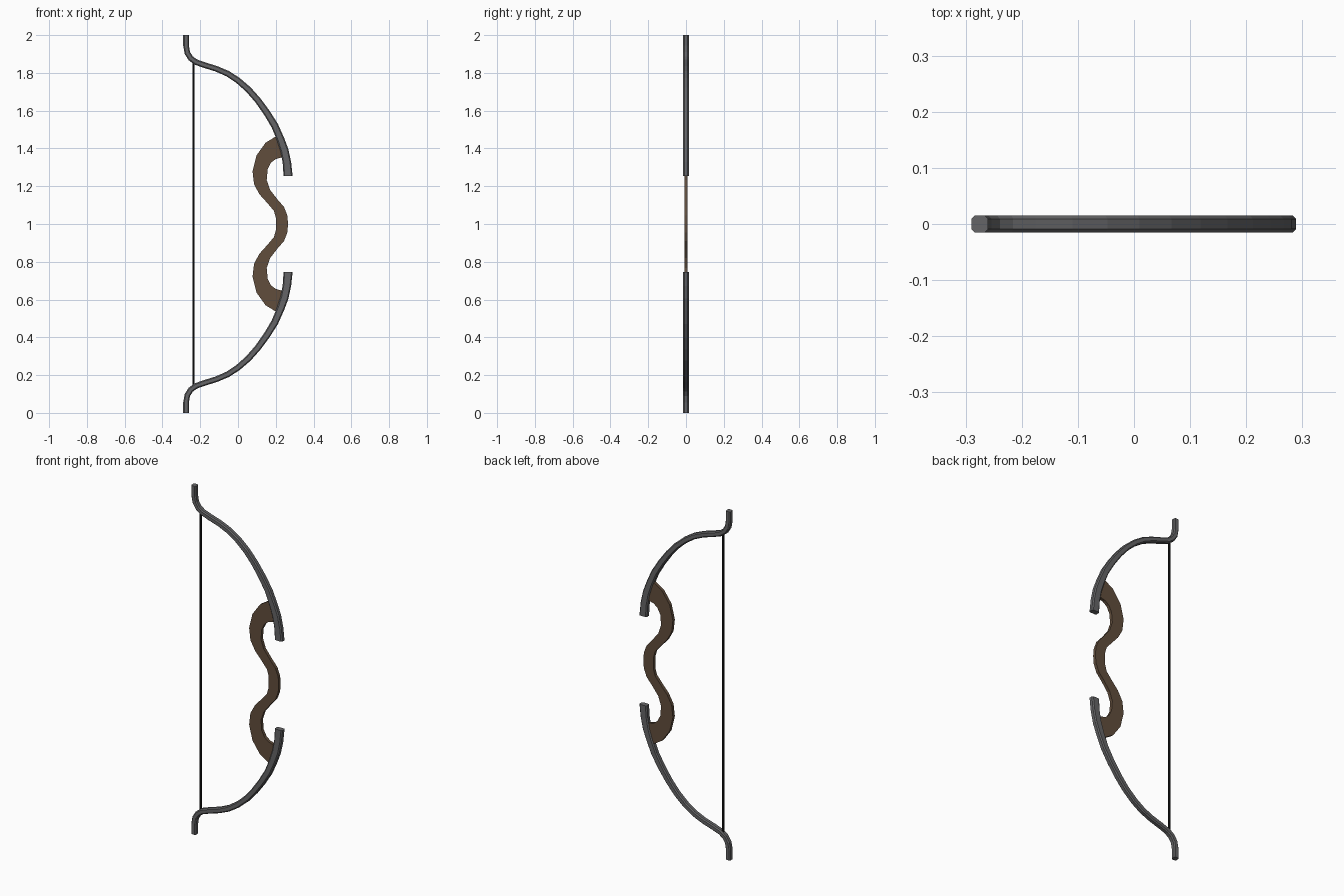
import bpy, bmesh, math
from mathutils import Vector

if "Cube" in bpy.data.objects:
    bpy.data.objects.remove(bpy.data.objects["Cube"])

MID = 1.0  # bow is symmetric about this height


def material(name, color):
    m = bpy.data.materials.new(name)
    m.diffuse_color = (*color, 1)
    m.use_nodes = True
    m.node_tree.nodes["Principled BSDF"].inputs["Base Color"].default_value = m.diffuse_color
    return m


def finish(name, bm, mat, mirror=False):
    bmesh.ops.recalc_face_normals(bm, faces=bm.faces)
    mesh = bpy.data.meshes.new(name)
    bm.to_mesh(mesh)
    bm.free()
    mesh.materials.append(mat)
    ob = bpy.data.objects.new(name, mesh)
    ob.location.z = MID
    bpy.context.collection.objects.link(ob)
    if mirror:
        mod = ob.modifiers.new("mirror", 'MIRROR')
        mod.use_axis = (False, False, True)
    return ob


def loft(bm, path, section):
    """Sweep section(width) -> [(side, y)] along an (x, z, width) path."""
    pts = [Vector((x, 0, z - MID)) for x, z, w in path]
    rings = []
    for i, p in enumerate(pts):
        t = (pts[min(i + 1, len(pts) - 1)] - pts[max(i - 1, 0)]).normalized()
        if i in (0, len(pts) - 1):
            t = Vector((0, 0, t.z)).normalized()  # square-cut ends
        side = Vector((t.z, 0, -t.x))
        rings.append([bm.verts.new(p + side * s + Vector((0, y, 0)))
                      for s, y in section(path[i][2])])
    n = len(rings[0])
    for a, b in zip(rings, rings[1:]):
        for k in range(n):
            bm.faces.new((a[k], a[(k + 1) % n], b[(k + 1) % n], b[k]))
    bm.faces.new(rings[0])
    bm.faces.new(rings[-1])


def chamfered(width, depth=0.03, c=0.006):
    w, d = width / 2, depth / 2
    return [(w, d - c), (w - c, d), (c - w, d), (-w, d - c),
            (-w, c - d), (c - w, -d), (w - c, -d), (w, c - d)]


grey = material("limb_grey", (0.13, 0.13, 0.135))
brown = material("grip_brown", (0.12, 0.075, 0.045))
black = material("string_black", (0.01, 0.01, 0.01))

# Curved limbs with recurved tips
bm = bmesh.new()
loft(bm, [(-0.275, 2.0, 0.03), (-0.275, 1.945, 0.03), (-0.268, 1.905, 0.03),
          (-0.25, 1.877, 0.03), (-0.222, 1.857, 0.03), (-0.18, 1.842, 0.03),
          (-0.115, 1.822, 0.03), (-0.055, 1.796, 0.031), (0.0, 1.76, 0.032),
          (0.055, 1.712, 0.033), (0.105, 1.655, 0.034), (0.152, 1.59, 0.036),
          (0.195, 1.52, 0.038), (0.225, 1.45, 0.04), (0.246, 1.39, 0.043),
          (0.259, 1.325, 0.045), (0.265, 1.255, 0.048)], chamfered)
finish("limbs", bm, grey, True)

# Wavy flat grip: left and right edge points from the middle to the limb
left = [(0.2, 1.0), (0.2, 1.035), (0.19, 1.07), (0.156, 1.11), (0.114, 1.157),
        (0.085, 1.21), (0.077, 1.278), (0.098, 1.363), (0.146, 1.43), (0.209, 1.469)]
right = [(0.265, 1.0), (0.261, 1.045), (0.244, 1.09), (0.209, 1.13), (0.17, 1.18),
         (0.152, 1.232), (0.157, 1.29), (0.175, 1.325), (0.2, 1.344), (0.25, 1.357)]
bm = bmesh.new()
rows = []
for (lx, lz), (rx, rz) in zip(left, right):
    rows.append([bm.verts.new((x, y, z - MID)) for x, z, y in
                 ((lx, lz, -0.009), (rx, rz, -0.009), (rx, rz, 0.009), (lx, lz, 0.009))])
for a, b in zip(rows, rows[1:]):
    for k in range(4):
        bm.faces.new((a[k], a[(k + 1) % 4], b[(k + 1) % 4], b[k]))
bm.faces.new(rows[-1])
finish("grip", bm, brown, True)

# Straight bowstring
bm = bmesh.new()
bmesh.ops.create_cone(bm, cap_ends=True, segments=8, radius1=0.006, radius2=0.006, depth=1.72)
string = finish("bowstring", bm, black)
string.location.x = -0.236
